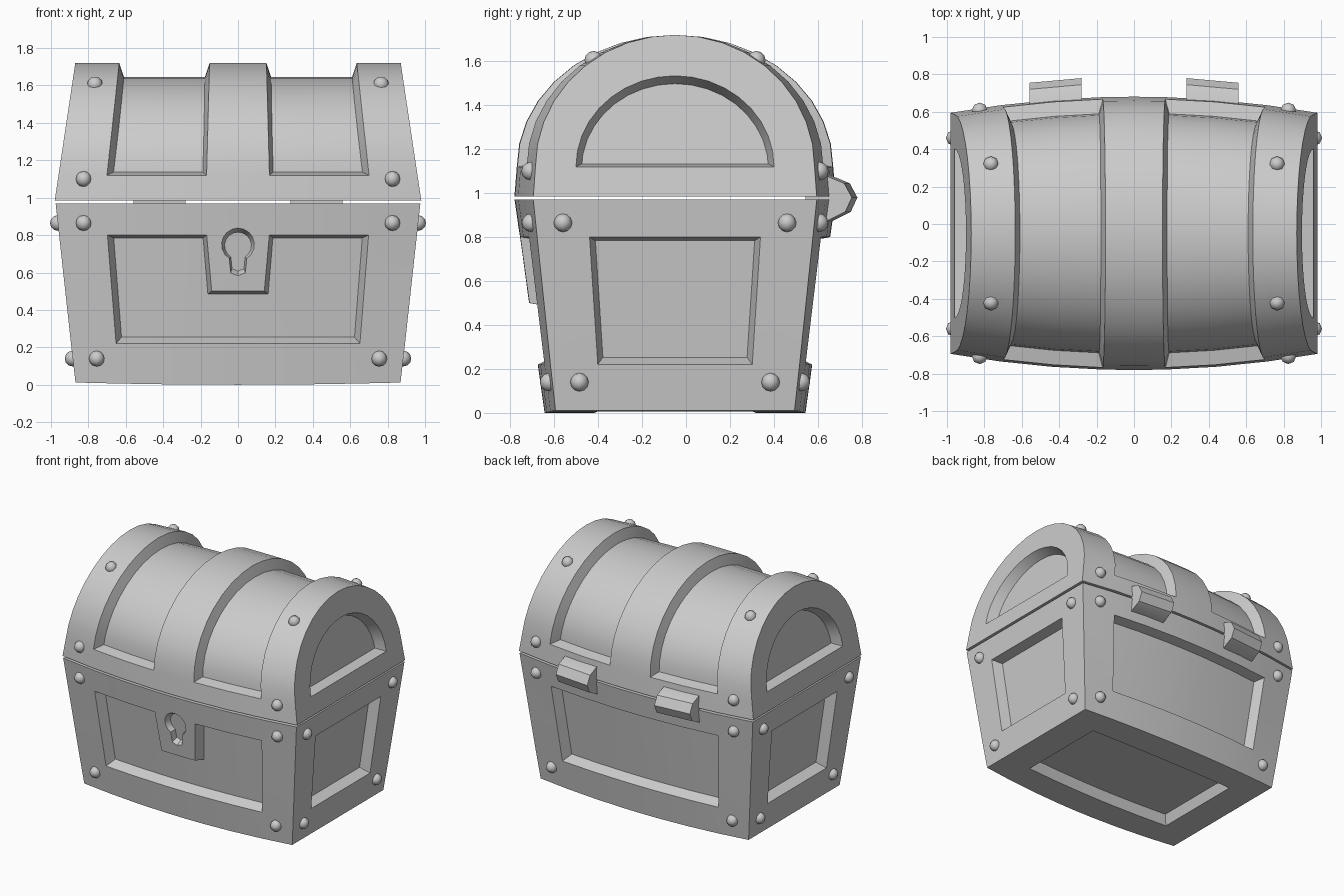
import bpy, bmesh, math
from mathutils import Vector

cube = bpy.data.objects.get("Cube")
if cube:
    bpy.data.objects.remove(cube, do_unlink=True)

GREY = 0.6
mat = bpy.data.materials.new("plain grey")
mat.use_nodes = True
mat.diffuse_color = (GREY, GREY, GREY, 1)
bsdf = next(n for n in mat.node_tree.nodes if n.type == 'BSDF_PRINCIPLED')
bsdf.inputs["Base Color"].default_value = (GREY, GREY, GREY, 1)

MID_Y = -0.05                       # chest centre line, offset by the hinges
PANEL, BAND = 0.73, 0.175           # panel and centre band edges across the width
half = [0, BAND, 0.45, PANEL, 1]
U = [-u for u in half[:0:-1]] + half


def finish(bm, name):
    bmesh.ops.recalc_face_normals(bm, faces=bm.faces)
    mesh = bpy.data.meshes.new(name)
    bm.to_mesh(mesh)
    bm.free()
    mesh.materials.append(mat)
    obj = bpy.data.objects.new(name, mesh)
    bpy.context.collection.objects.link(obj)
    return obj


def smooth(obj):
    bpy.ops.object.select_all(action='DESELECT')
    obj.select_set(True)
    bpy.context.view_layer.objects.active = obj
    bpy.ops.object.shade_smooth_by_angle(angle=math.radians(30))


def recess(bm, faces, depth=0.075):
    bmesh.ops.inset_region(bm, faces=faces, thickness=0.025, depth=-depth,
                           use_even_offset=True, use_boundary=True)


# Shape of the body: tapers downwards and bulges in the middle
def body_point(u, v, z):
    t = (z - 0.01) / 0.96
    if abs(u) == BAND and z == 0.5:
        u *= 0.87                   # lock plate narrows downwards
    depth = 0.545 + 0.1 * t + (0.05 + 0.035 * t) * (1 - u * u)
    lift = 0.012 * u * u if z == 0 else 0
    return Vector((u * (0.87 + 0.105 * t), MID_Y + v * depth, z + lift))


# Shape of the lid: an arch that narrows upwards and bulges in the middle
def lid_point(u, s, z):
    width = 0.98 - 0.11 * (z - 0.985) / 0.735
    return Vector((u * width, MID_Y + s * (0.635 + 0.085 * (1 - u * u)), z))


# Body
bm = bmesh.new()
V = [-1, -0.62, 0, 0.62, 1]
Z = [0, 0.22, 0.5, 0.8, 0.97]
cache, panels = {}, {}


def body_vert(key):
    if key not in cache:
        cache[key] = bm.verts.new(body_point(*key))
    return cache[key]


def body_side(A, B, place, side, inside):
    for a0, a1 in zip(A, A[1:]):
        for b0, b1 in zip(B, B[1:]):
            corners = [(a0, b0), (a1, b0), (a1, b1), (a0, b1)]
            face = bm.faces.new([body_vert(place(a, b)) for a, b in corners])
            if inside((a0 + a1) / 2, (b0 + b1) / 2):
                panels.setdefault(side, []).append(face)


def tall(z):
    return 0.22 < z < 0.8


body_side(U, Z, lambda a, b: (a, -1, b), "front",
          lambda u, z: abs(u) < PANEL and tall(z) and not (abs(u) < BAND and z > 0.5))
body_side(U, Z, lambda a, b: (a, 1, b), "back", lambda u, z: abs(u) < PANEL and tall(z))
for end in (-1, 1):
    body_side(V, Z, lambda a, b: (end, a, b), end, lambda v, z: abs(v) < 0.62 and tall(z))
body_side(U, V, lambda a, b: (a, b, 0), "base", lambda u, v: abs(u) < PANEL and abs(v) < 0.62)
body_side(U, V, lambda a, b: (a, b, 0.97), "rim", lambda u, v: False)
bmesh.ops.recalc_face_normals(bm, faces=bm.faces)
for faces in panels.values():
    recess(bm, faces)
body = finish(bm, "chest_body")

# Keyhole cut into the lock plate
angles = [math.radians(-58 + 296 * i / 14) for i in range(15)]
outline = [(0.09 * math.cos(a), 0.09 * math.sin(a)) for a in angles]
outline += [(-0.04, -0.155), (0, -0.17), (0.04, -0.155)]
bm = bmesh.new()
rings = []
for offset, scale in ((-0.03, 1.1), (0.045, 0.8)):
    ring = []
    for x, h in outline:
        z = 0.75 + (h + 0.03) * scale - 0.03
        ring.append(bm.verts.new((x * scale, body_point(0, -1, z).y + offset, z)))
    bm.faces.new(ring)
    rings.append(ring)
for i in range(len(outline)):
    j = (i + 1) % len(outline)
    bm.faces.new((rings[0][i], rings[0][j], rings[1][j], rings[1][i]))
cutter = finish(bm, "keyhole_cutter")
cutter.hide_render = True
mod = body.modifiers.new("keyhole", 'BOOLEAN')
mod.operation, mod.solver, mod.object = 'DIFFERENCE', 'EXACT', cutter
bpy.context.view_layer.objects.active = body
bpy.ops.object.modifier_apply(modifier=mod.name)
bpy.data.objects.remove(cutter, do_unlink=True)
smooth(body)

# Lid
bm = bmesh.new()
SEG = 18
arch = [(-math.cos(math.pi * i / SEG), 1.12 + 0.6 * math.sin(math.pi * i / SEG))
        for i in range(SEG + 1)]
profile = [(-1.015, 0.985)] + arch + [(1.015, 0.985)]
cols = [[bm.verts.new(lid_point(u, s, z)) for s, z in profile] for u in U]
lid_panels = {-1: [], 1: []}
for (u0, c0), (u1, c1) in zip(zip(U, cols), zip(U[1:], cols[1:])):
    mid = (u0 + u1) / 2
    for k in range(len(profile) - 1):
        face = bm.faces.new((c0[k], c1[k], c1[k + 1], c0[k + 1]))
        if BAND < abs(mid) < PANEL and 0 < k < len(profile) - 2:
            lid_panels[1 if mid > 0 else -1].append(face)
    bm.faces.new((c0[0], c0[-1], c1[-1], c1[0]))
end_panels = []
for u, col in ((-1, cols[0]), (1, cols[-1])):
    inner = [bm.verts.new(lid_point(u, s * 0.71, 1.12 + (z - 1.12) * 0.69)) for s, z in arch]
    outer = col[1:-1]
    for k in range(SEG):
        bm.faces.new((outer[k], outer[k + 1], inner[k + 1], inner[k]))
    bm.faces.new((col[0], outer[0], inner[0], inner[-1], outer[-1], col[-1]))
    end_panels.append(bm.faces.new(inner))
bmesh.ops.recalc_face_normals(bm, faces=bm.faces)
for faces in (lid_panels[-1], lid_panels[1], end_panels[:1], end_panels[1:]):
    recess(bm, faces)
smooth(finish(bm, "chest_lid"))


# Rivets
def rivet(name, at):
    bpy.ops.mesh.primitive_uv_sphere_add(segments=8, ring_count=6, radius=0.042, location=at)
    obj = bpy.context.object
    obj.name = name
    obj.data.materials.append(mat)
    bpy.ops.object.shade_smooth()


for sx, side in ((1, "left"), (-1, "right")):
    for sy, face in ((-1, "front"), (1, "back")):
        for x, v, z in ((0.825, 0.51, 0.865), (0.755, 0.435, 0.14)):
            width = body_point(1, 0, z).x
            level = "upper" if z > 0.5 else "lower"
            y = body_point(x / width, sy, z).y
            rivet(f"{level}_{face}_rivet_{side}", (sx * x, y, z))
            rivet(f"{level}_end_rivet_{face}_{side}", (sx * width, MID_Y + sy * v, z))
        rivet(f"lid_{face}_rivet_{side}", (sx * 0.825, lid_point(0.86, sy, 1.1).y, 1.1))
        rivet(f"lid_top_rivet_{face}_{side}", (sx * 0.765, MID_Y + sy * 0.37, 1.605))

# Hinges
hinge_profile = [(0.57, 1.08), (0.66, 1.08), (0.745, 1.045), (0.78, 0.98),
                 (0.75, 0.915), (0.66, 0.87), (0.57, 0.87)]
for sx, side in ((1, "left"), (-1, "right")):
    bm = bmesh.new()
    ends = [[bm.verts.new((sx * x, y - 0.09 * (x - 0.28), z)) for y, z in hinge_profile]
            for x in (0.28, 0.56)]
    for ring in ends:
        bm.faces.new(ring)
    for i in range(len(hinge_profile)):
        bm.faces.new((ends[0][i - 1], ends[0][i], ends[1][i], ends[1][i - 1]))
    smooth(finish(bm, f"hinge_{side}"))
